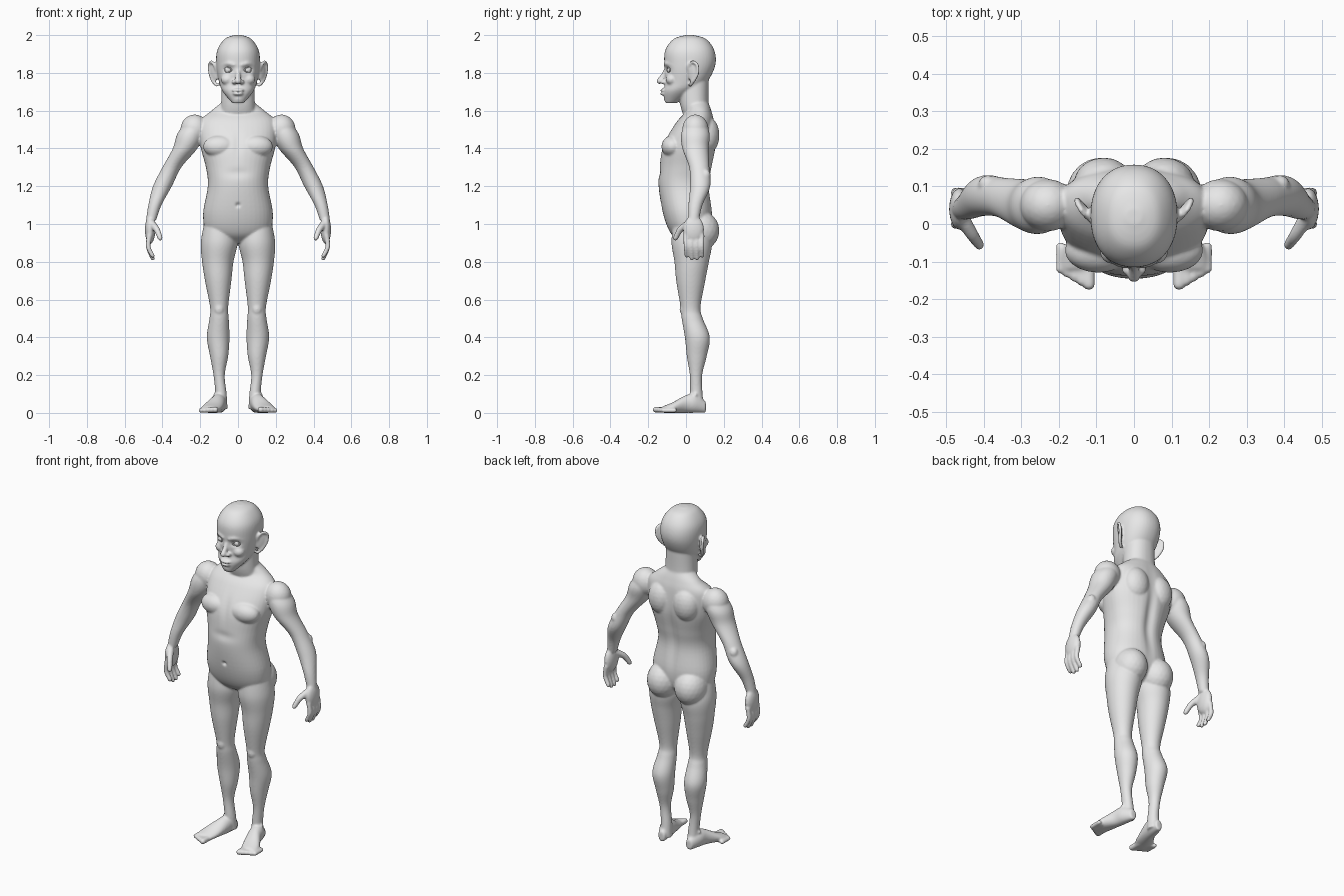
import bpy
import bmesh
from math import cos, sin, pi, exp, copysign
from mathutils import Vector, Matrix

cube = bpy.data.objects.get("Cube")
if cube:
    bpy.data.objects.remove(cube, do_unlink=True)

grey = (0.8, 0.8, 0.8, 1)
clay = bpy.data.materials.new("plain_grey")
clay.use_nodes = True
clay.diffuse_color = grey
clay.node_tree.nodes["Principled BSDF"].inputs["Base Color"].default_value = grey

bm = bmesh.new()
SIDES = {"left": 1, "right": -1}


def spline(points, steps):
    """Smooth curve through points of any dimension."""
    points = [Vector(point) for point in points]
    padded = [points[0]] + points + [points[-1]]
    curve = []
    for before, start, end, after in zip(padded, padded[1:], padded[2:], padded[3:]):
        leave, arrive = (end - before) / 2, (after - start) / 2
        for step in range(steps):
            t = step / steps
            blend = t * t * (3 - 2 * t)
            curve.append(start.lerp(end, blend) + leave * (t * (1 - t) ** 2)
                         - arrive * (t * t * (1 - t)))
    return curve + [points[-1]]


def loft(rings, side=1, along="z", power=2, count=40):
    """Skin of oval rings: position along the axis, two centres, two radii."""
    loops = []
    for position, centre_u, centre_v, radius_u, radius_v in spline(rings, 6):
        loop = []
        for corner in range(count):
            angle = 2 * pi * corner / count
            c, s = cos(angle), sin(angle)
            u = side * (centre_u + radius_u * copysign(abs(c) ** (2 / power), c))
            v = centre_v + radius_v * copysign(abs(s) ** (2 / power), s)
            loop.append(bm.verts.new((u, v, position) if along == "z" else (u, position, v)))
        loops.append(loop)
    for low, high in zip(loops, loops[1:]):
        for k in range(count):
            bm.faces.new((low[k - 1], low[k], high[k], high[k - 1]))
    bm.faces.new(loops[0][::-1])
    bm.faces.new(loops[-1])


def blob(center, radii, side=1, turn=0, detail=3):
    """Ellipsoid mass, optionally turned about the vertical."""
    x, y, z = center
    matrix = (Matrix.Translation((x * side, y, z)) @ Matrix.Rotation(turn * side, 4, "Z")
              @ Matrix.Diagonal((*radii, 1)))
    bmesh.ops.create_icosphere(bm, subdivisions=detail, radius=1, matrix=matrix)


def strand(points, start_radius, end_radius, side=1):
    """Rounded, tapering strand for fingers, toes and rims."""
    path = spline(points, 8)
    for index, point in enumerate(path):
        radius = start_radius + (end_radius - start_radius) * index / (len(path) - 1)
        blob(point, [radius] * 3, side, detail=2)


# Torso and neck: height, depth centre, half width, half depth
torso = [(.9, .02, .05, .04), (.95, .02, .16, .1), (1.05, .01, .185, .13),
         (1.2, -.01, .16, .135), (1.3, 0, .17, .14), (1.42, .02, .2, .14),
         (1.54, .05, .2, .1), (1.6, .07, .14, .065), (1.64, .06, .09, .06)]
neck = [(1.54, .07, .1, .07), (1.63, .045, .09, .075), (1.76, .04, .085, .08)]
head = [(1.64, -.08, .03, .03), (1.7, -.04, .08, .08), (1.75, 0, .1, .11),
        (1.84, .02, .115, .135), (1.92, .02, .11, .13), (1.98, .02, .07, .085),
        (2, .02, .02, .02)]
for part in (torso, neck, head):
    loft([(z, 0, y, width, depth) for z, y, width, depth in part], power=2.2)

# Nose, lips and chin
strand([(0, -.11, 1.81), (0, -.12, 1.785), (0, -.14, 1.757)], .011, .017)
for z, width in ((1.707, .034), (1.69, .028)):
    blob((0, -.12, z), (width, .017, .01))
blob((0, -.1, 1.663), (.026, .018, .018))

# Limbs: height, two centres, half width
arm = [(1.56, .22, .05, .04), (1.48, .25, .05, .07), (1.4, .28, .05, .065),
       (1.3, .35, .07, .05), (1.2, .4, .075, .05), (1.1, .44, .05, .035),
       (1.02, .46, .04, .027)]
leg = [(1, .1, .02, .08), (.9, .1, .03, .097), (.8, .107, .03, .083),
       (.7, .105, .025, .07), (.56, .1, .024, .048), (.5, .1, .033, .051),
       (.4, .105, .06, .06), (.3, .1, .057, .048), (.2, .1, .053, .03),
       (.1, .09, .055, .03), (.02, .09, .06, .035)]
# Foot: depth, side centre, half height, half width
foot = [(.105, .09, .03, .02), (.05, .1, .05, .038), (0, .11, .047, .042),
        (-.07, .137, .028, .053), (-.12, .15, .018, .047)]

for side in SIDES.values():
    # Arm with shoulder, elbow and palm
    loft([(z, x, y, r, r * 1.07) for z, x, y, r in arm], side)
    blob((.23, .05, 1.5), (.075, .07, .08), side)
    blob((.39, .105, 1.26), (.025, .025, .03), side)
    blob((.465, .04, .97), (.028, .056, .075), side)
    # Fingers and thumb
    for finger in range(4):
        y, tip = .028 * finger, .81 + .015 * abs(finger - 1.5)
        strand([(.468, y, .94), (.475, y, .88), (.452, y + .003, tip)], .015, .012, side)
    strand([(.455, .01, 1), (.43, -.03, .97), (.412, -.056, .925)], .021, .014, side)
    # Leg with knee and ankle
    loft([(z, x, y, r, r * 1.1) for z, x, y, r in leg], side)
    blob((.1, -.004, .55), (.03, .03, .04), side)
    blob((.095, .05, .095), (.037, .017, .017), side)
    # Foot and toes
    loft([(y, x, z, r, z) for y, x, z, r in foot], side, along="y")
    for toe in range(5):
        x, y, r = .12 + .019 * toe, -.16 + .01 * toe, .017 - .001 * toe
        strand([(x, y + .06, r), (x, y, r)], r, r, side)
    # Chest, shoulder blade and hip masses
    blob((.095, -.07, 1.41), (.09, .06, .06), side)
    blob((.08, .11, 1.47), (.08, .067, .1), side)
    blob((.09, .075, .965), (.092, .102, .105), side)
    # Nostril, brow and cheek
    blob((.02, -.12, 1.752), (.014, .016, .012), side)
    strand([(.02, -.108, 1.843), (.05, -.1, 1.85), (.08, -.07, 1.843)], .012, .01, side)
    blob((.055, -.075, 1.765), (.036, .032, .03), side)
    # Ear plate and rim
    blob((.128, .036, 1.8), (.009, .033, .055), side, turn=-.65)
    strand([(.112, .018, 1.8), (.122, .016, 1.835), (.14, .036, 1.858), (.152, .06, 1.84),
            (.148, .06, 1.795), (.132, .038, 1.755), (.112, .022, 1.735)], .008, .01, side)

# Fuse the masses into one smooth skin
mesh = bpy.data.meshes.new("body")
bm.to_mesh(mesh)
bm.free()
mesh.materials.append(clay)
body = bpy.data.objects.new("body", mesh)
bpy.context.collection.objects.link(body)
remesh = body.modifiers.new("fuse", "REMESH")
remesh.mode = "VOXEL"
remesh.voxel_size = .0056
relax = body.modifiers.new("relax", "SMOOTH")
relax.factor = .5
relax.iterations = 7
depsgraph = bpy.context.evaluated_depsgraph_get()
skin = bpy.data.meshes.new_from_object(body.evaluated_get(depsgraph))
body.modifiers.clear()
body.data = skin
skin.materials.clear()
skin.materials.append(clay)

# Hollows: centre, spread, depth
hollows = {"spine": ((0, .15, 1.28), (.03, .1, .2), -.016),
           "breastbone": ((0, -.13, 1.43), (.02, .06, .07), .006),
           "navel": ((0, -.14, 1.1), (.011, .04, .011), .012),
           "rib_arch": ((0, -.14, 1.27), (.06, .06, .025), .006),
           "mouth": ((0, -.13, 1.699), (.03, .03, .004), .006),
           "eye_socket": ((.052, -.1, 1.816), (.022, .04, .015), .018)}
for vertex in skin.vertices:
    place = (abs(vertex.co.x), vertex.co.y, vertex.co.z)
    for center, spread, depth in hollows.values():
        distance = sum(((p - c) / s) ** 2 for p, c, s in zip(place, center, spread))
        if distance < 8:
            vertex.co.y += depth * exp(-distance)
    vertex.co.z = max(vertex.co.z, 0)
skin.shade_smooth()


def finish(name):
    part = bpy.context.object
    part.name = name
    part.data.materials.append(clay)
    part.data.shade_smooth()
    return part


# Eyes and eyelids
for label, side in SIDES.items():
    bpy.ops.mesh.primitive_uv_sphere_add(segments=24, ring_count=16, radius=.02,
                                         location=(.052 * side, -.08, 1.816))
    finish(label + "_eye")
    bpy.ops.mesh.primitive_torus_add(major_segments=32, minor_segments=10, major_radius=.02,
                                     minor_radius=.004, location=(.053 * side, -.093, 1.816),
                                     rotation=(pi / 2, 0, .4 * side))
    finish(label + "_eyelid").scale.y = .6
